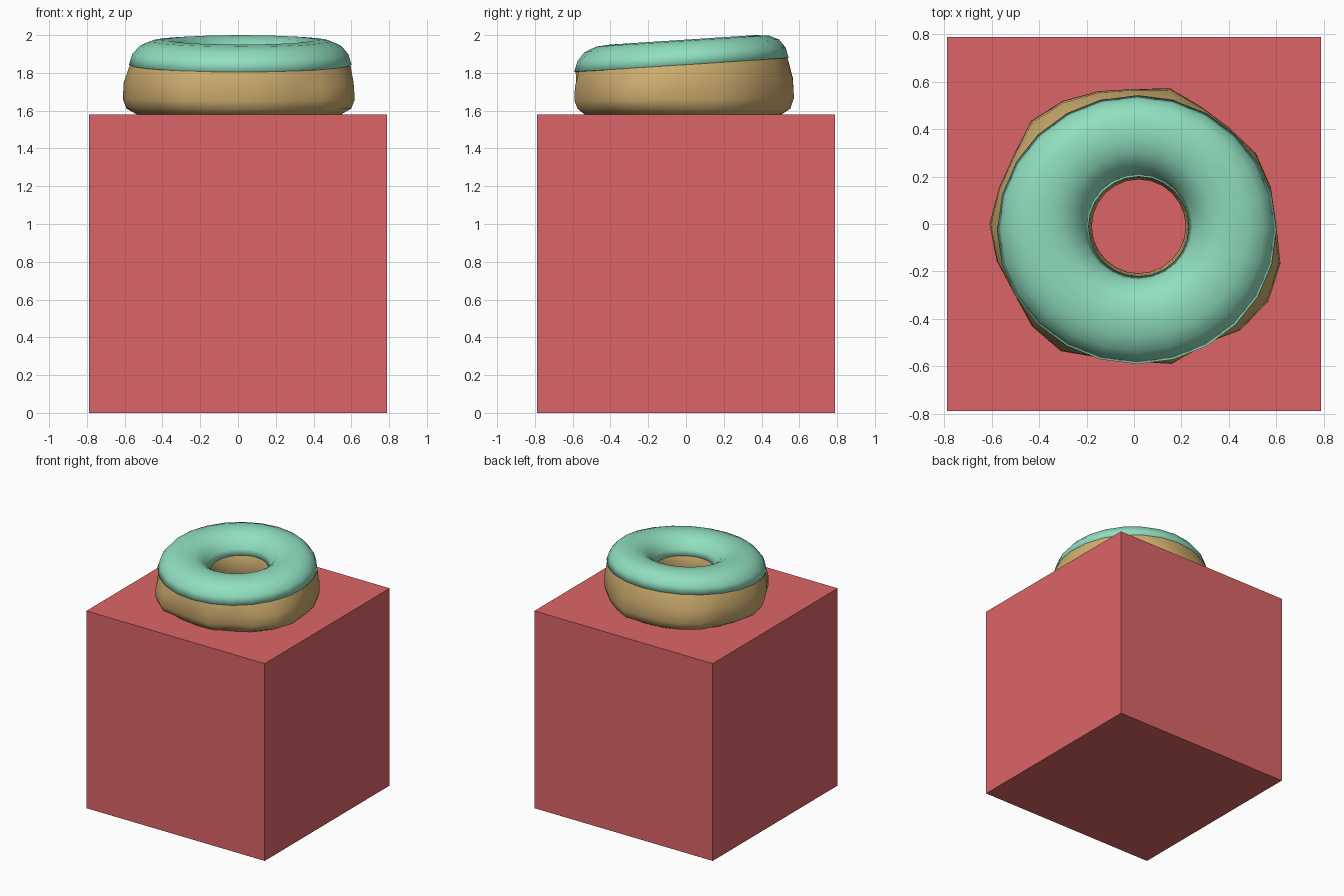
import bpy
from math import radians, cos, sin
from mathutils import Vector

if "Cube" in bpy.data.objects:
    bpy.data.objects.remove(bpy.data.objects["Cube"])

SIDE = 1.58   # pedestal cube edge
SEG = 24      # segments around the ring


def paint(obj, name, rgb):
    mat = bpy.data.materials.new(name)
    mat.diffuse_color = (*rgb, 1)
    mat.use_nodes = True
    mat.node_tree.nodes["Principled BSDF"].inputs["Base Color"].default_value = mat.diffuse_color
    obj.data.materials.append(mat)


# Lumpy outer radius of the dough, every 15 degrees
LUMPS = [.60, .598, .595, .572, .57, .592, .57, .58, .60, .615, .585, .59,
         .61, .60, .585, .61, .62, .582, .58, .612, .585, .635, .655, .64]


def ring_point(i, f, z, lump):
    """f runs from hole (0) to rim (1); lump blends in the uneven outer wall."""
    a = radians(360 / SEG * i)
    d = Vector((cos(a), sin(a), 0))
    inner = Vector((0.02, -0.01, 0)) + d * 0.198
    rim = Vector((0.012 + 0.588 * cos(a), -0.024 + 0.566 * sin(a), 0))
    p = inner.lerp(rim.lerp(d * LUMPS[i], lump), f)
    tilt = min(1, max(0, (z - 1.62) / 0.22))
    p.z = z + 0.065 * p.y * tilt
    return p


def ring(name, profile, closed):
    n = len(profile)
    verts = [ring_point(i, *row) for i in range(SEG) for row in profile]
    faces = []
    for i in range(SEG):
        k = (i + 1) % SEG
        for j in range(n if closed else n - 1):
            m = (j + 1) % n
            faces.append((i * n + j, k * n + j, k * n + m, i * n + m))
    mesh = bpy.data.meshes.new(name)
    mesh.from_pydata(verts, [], faces)
    obj = bpy.data.objects.new(name, mesh)
    bpy.context.collection.objects.link(obj)
    return obj


def smooth(obj, angle):
    bpy.ops.object.select_all(action='DESELECT')
    obj.select_set(True)
    bpy.context.view_layer.objects.active = obj
    bpy.ops.object.shade_smooth_by_angle(angle=radians(angle))


# Pedestal block
bpy.ops.mesh.primitive_cube_add(size=SIDE, location=(0, 0, SIDE / 2))
block = bpy.context.object
block.name = "pedestal_block"
paint(block, "red", (0.72, 0.13, 0.135))

# Dough ring, slightly sunk into the block
dough = ring("dough_ring", [
    (.84, 1.572, .3), (.96, 1.61, .9), (1, 1.66, 1), (1, 1.75, .85),
    (.985, 1.85, 0), (.92, 1.90, 0), (.78, 1.938, 0), (.5, 1.957, 0),
    (.25, 1.935, 0), (.10, 1.88, 0), (.02, 1.81, 0), (0, 1.74, 0),
    (.05, 1.63, 0), (.18, 1.575, 0), (.5, 1.56, 0)], True)
paint(dough, "dough", (0.62, 0.42, 0.16))
smooth(dough, 60)

# Icing shell over the top half
icing = ring("icing", [
    (1.003, 1.845, 0), (.96, 1.90, 0), (.86, 1.945, 0), (.7, 1.97, 0),
    (.5, 1.976, 0), (.32, 1.964, 0), (.18, 1.93, 0), (.08, 1.88, 0),
    (.035, 1.835, 0)], False)
shell = icing.modifiers.new("thickness", 'SOLIDIFY')
shell.thickness = 0.02
shell.offset = -1
paint(icing, "mint", (0.28, 0.74, 0.53))
smooth(icing, 60)
